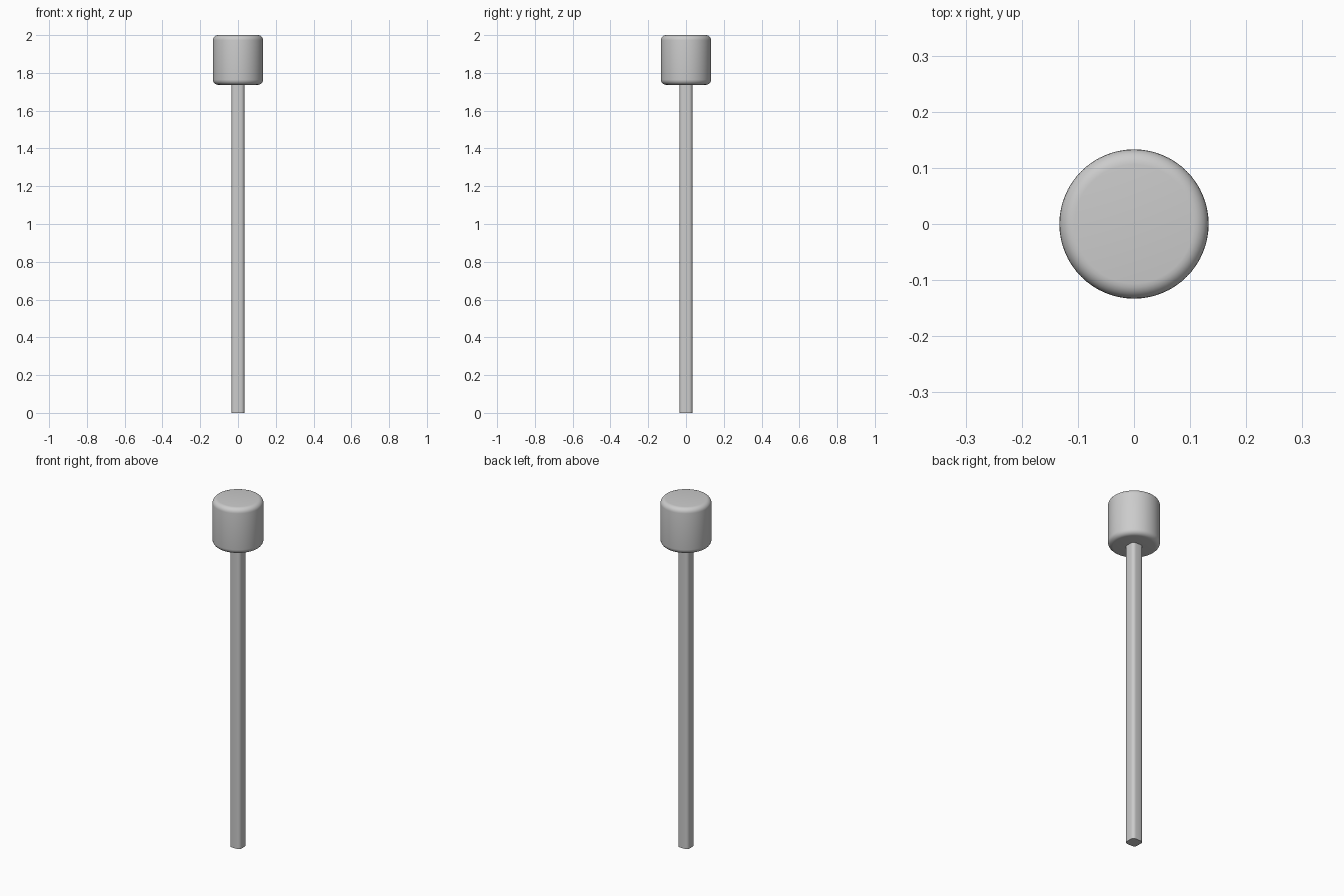
import bpy
import bmesh

cube = bpy.data.objects.get("Cube")
if cube:
    bpy.data.objects.remove(cube, do_unlink=True)

grey = bpy.data.materials.new("light grey")
grey.use_nodes = True
colour = (0.6, 0.6, 0.6, 1)
grey.diffuse_color = colour
grey.node_tree.nodes["Principled BSDF"].inputs["Base Color"].default_value = colour


def finish(obj, name):
    obj.name = name
    obj.data.name = name
    obj.data.materials.append(grey)
    bpy.ops.object.shade_smooth_by_angle(angle=0.6)


def bevel_edges(obj, rule, width, segments):
    """Round the edges that the rule picks."""
    bm = bmesh.new()
    bm.from_mesh(obj.data)
    edges = [e for e in bm.edges if rule(e)]
    bmesh.ops.bevel(bm, geom=edges, offset=width, segments=segments,
                    profile=0.5, affect='EDGES')
    bm.to_mesh(obj.data)
    bm.free()


def is_upright(edge):
    a, b = edge.verts
    return abs(a.co.z - b.co.z) > 0.1


# Long square shaft with rounded corners
SHAFT_HALF, HEAD_BASE, TOP = 0.034, 1.737, 2.0
bpy.ops.mesh.primitive_cube_add(size=1, location=(0, 0, HEAD_BASE / 2))
shaft = bpy.context.object
shaft.scale = (2 * SHAFT_HALF, 2 * SHAFT_HALF, HEAD_BASE)
bpy.ops.object.transform_apply(location=False, scale=True)
bevel_edges(shaft, is_upright, 0.018, 5)
finish(shaft, "shaft")

# Cylindrical head with soft rims
bpy.ops.mesh.primitive_cylinder_add(vertices=64, radius=0.133, depth=TOP - HEAD_BASE,
                                    location=(0, 0, (TOP + HEAD_BASE) / 2))
head = bpy.context.object
bevel_edges(head, lambda e: not is_upright(e), 0.027, 6)
finish(head, "head")
